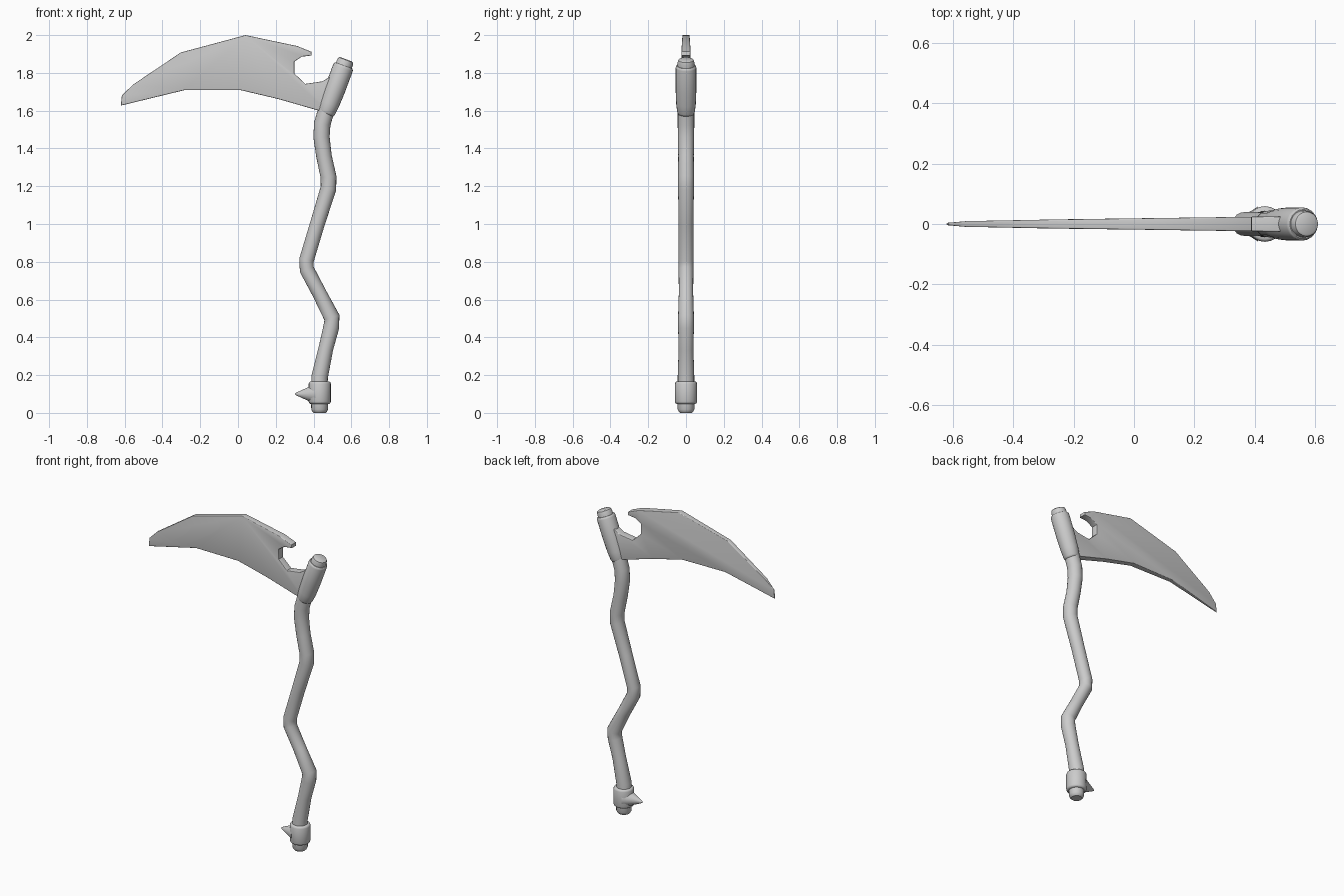
import bpy, bmesh, math
from mathutils import Vector

if "Cube" in bpy.data.objects:
    bpy.data.objects.remove(bpy.data.objects["Cube"])


def finish(name, bm, angle=40):
    bmesh.ops.recalc_face_normals(bm, faces=bm.faces)
    me = bpy.data.meshes.new(name)
    bm.to_mesh(me)
    bm.free()
    ob = bpy.data.objects.new(name, me)
    bpy.context.collection.objects.link(ob)
    bpy.ops.object.select_all(action='DESELECT')
    ob.select_set(True)
    bpy.context.view_layer.objects.active = ob
    bpy.ops.object.shade_smooth_by_angle(angle=math.radians(angle))
    return ob


def tube(name, points, axis=None, sides=20, angle=40):
    """Round tube through (x, z, radius) points in the y = 0 plane."""
    bm = bmesh.new()
    pos = [Vector((x, 0, z)) for x, z, r in points]
    rings = []
    for i, (x, z, r) in enumerate(points):
        t = axis or (pos[min(i + 1, len(pos) - 1)] - pos[max(i - 1, 0)])
        t = Vector(t).normalized()
        u, v = Vector((t.z, 0, -t.x)), Vector((0, 1, 0))
        rings.append([bm.verts.new(pos[i] + r * (math.cos(a) * u + math.sin(a) * v))
                      for a in (2 * math.pi * k / sides for k in range(sides))])
    for a, b in zip(rings, rings[1:]):
        for k in range(sides):
            n = (k + 1) % sides
            bm.faces.new((a[k], a[n], b[n], b[k]))
    bm.faces.new(rings[0])
    bm.faces.new(rings[-1])
    return finish(name, bm, angle)


def turned(name, base, axis, profile):
    """Turned part: profile of (distance along axis, radius)."""
    a = Vector((axis[0], 0, axis[1])).normalized()
    return tube(name, [(base[0] + a.x * d, base[1] + a.z * d, r) for d, r in profile], a)


# Crooked wooden shaft
tube("shaft", [(0.43, 0.10, 0.043), (0.432, 0.19, 0.044), (0.465, 0.34, 0.039),
               (0.494, 0.455, 0.042), (0.497, 0.505, 0.042), (0.43, 0.635, 0.038),
               (0.364, 0.76, 0.039), (0.363, 0.81, 0.039), (0.42, 1.0, 0.039),
               (0.479, 1.19, 0.042), (0.479, 1.25, 0.042), (0.455, 1.36, 0.041),
               (0.442, 1.46, 0.043), (0.446, 1.53, 0.044), (0.475, 1.63, 0.044)], angle=60)

# Bottom collar, end cap and spike
turned("bottom_collar", (0.433, 0.048), (0, 1),
       [(0, 0.05), (0.004, 0.056), (0.012, 0.059), (0.106, 0.059), (0.114, 0.056), (0.118, 0.05)])
turned("end_cap", (0.432, 0), (0, 1),
       [(0, 0.032), (0.006, 0.038), (0.018, 0.044), (0.06, 0.045)])
turned("spike", (0.41, 0.1), (-1, 0), [(0, 0.058), (0.025, 0.042), (0.1, 0.008), (0.108, 0.002)])

# Angled blade socket and its cap
lean = (0.097, 0.26)
turned("blade_socket", (0.464, 1.581), lean,
       [(0, 0.036), (0.004, 0.043), (0.014, 0.047), (0.06, 0.052), (0.14, 0.055), (0.262, 0.055),
        (0.27, 0.053), (0.275, 0.048)])
turned("socket_cap", (0.555, 1.825), lean,
       [(0, 0.045), (0.034, 0.044), (0.046, 0.040), (0.05, 0.033)])

# Blade: hooked outline, thinning toward the tip
outline = [(-0.62, 1.627), (-0.615, 1.68), (-0.557, 1.737), (-0.303, 1.908), (0.04, 2.0),
           (0.314, 1.942), (0.388, 1.912), (0.39, 1.892), (0.338, 1.886), (0.298, 1.86),
           (0.298, 1.797), (0.356, 1.742), (0.446, 1.755), (0.52, 1.80), (0.48, 1.59),
           (0.414, 1.604), (0.22, 1.66), (0.013, 1.709), (-0.282, 1.709)]


def half_thickness(x):
    return 0.004 if x < -0.6 else 0.0185 + 0.014 * x


bm = bmesh.new()
sheets = [[bm.verts.new((x, s * half_thickness(x), z)) for x, z in outline] for s in (-1, 1)]
for sheet in sheets:
    bm.faces.new(sheet)
for k in range(len(outline)):
    n = (k + 1) % len(outline)
    bm.faces.new((sheets[0][k], sheets[0][n], sheets[1][n], sheets[1][k]))
bmesh.ops.recalc_face_normals(bm, faces=bm.faces)
rim = [e for e in bm.edges if abs(e.verts[0].co.y + e.verts[1].co.y) > 0.002]
bmesh.ops.bevel(bm, geom=rim, offset=0.012, segments=3, profile=0.5,
                affect='EDGES', clamp_overlap=True)
finish("blade", bm, 35)
